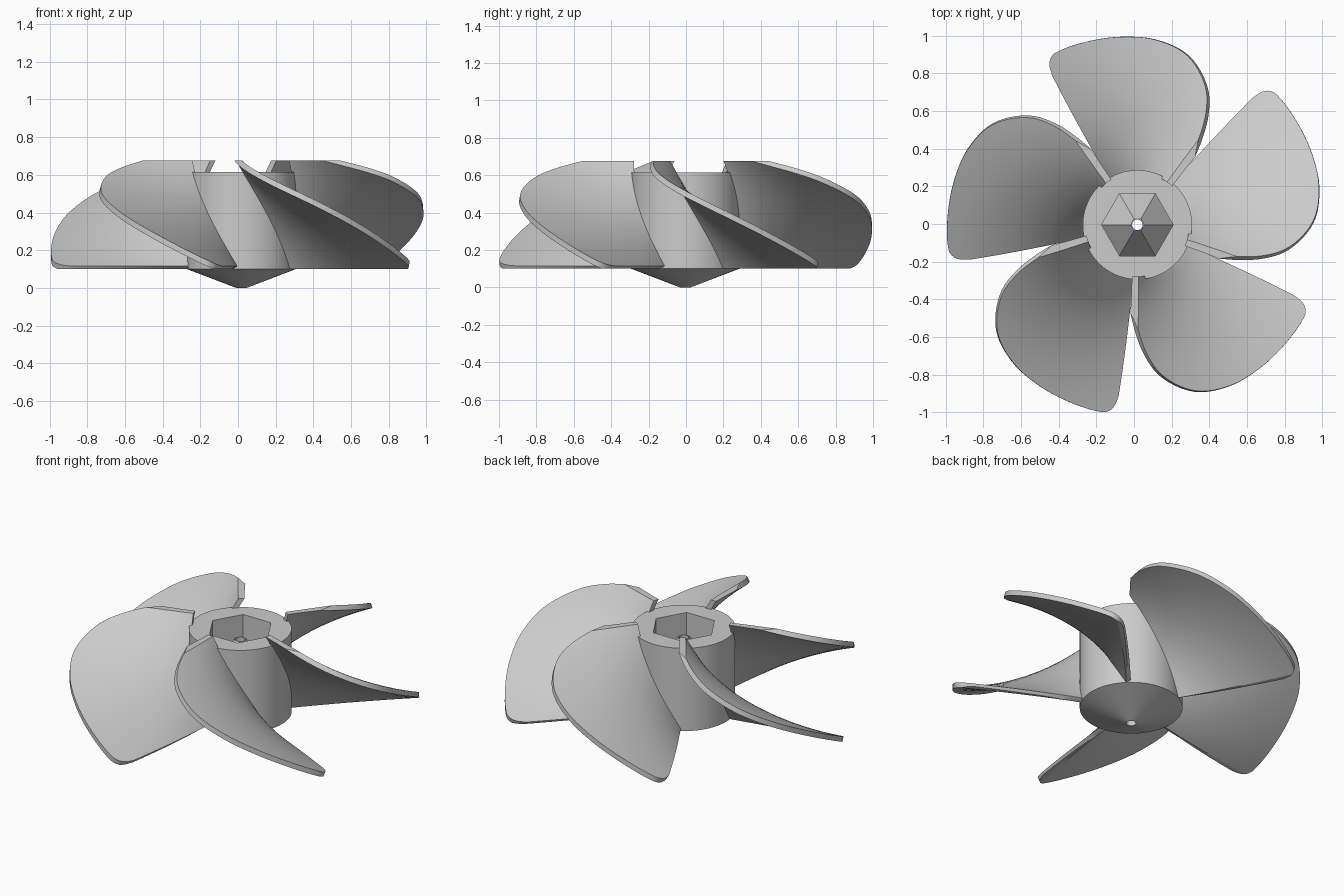
import bpy, bmesh
from math import cos, sin, radians, pi
from mathutils import Vector

cube = bpy.data.objects.get("Cube")
if cube:
    bpy.data.objects.remove(cube, do_unlink=True)

CENTRE = Vector((0.018, -0.004, 0))
BLADES = 5
HUB_Z, LOW_Z, HIGH_Z = 0.615, 0.1, 0.675
THICK = 0.03

grey = bpy.data.materials.new("plain grey")
grey.use_nodes = True
colour = (0.6, 0.6, 0.6, 1)
grey.diffuse_color = colour
grey.node_tree.nodes["Principled BSDF"].inputs["Base Color"].default_value = colour


def make_object(name, bm, angle):
    bmesh.ops.recalc_face_normals(bm, faces=bm.faces)
    mesh = bpy.data.meshes.new(name)
    bm.to_mesh(mesh)
    bm.free()
    mesh.materials.append(grey)
    ob = bpy.data.objects.new(name, mesh)
    ob.location = CENTRE
    bpy.context.collection.objects.link(ob)
    bpy.ops.object.select_all(action='DESELECT')
    ob.select_set(True)
    bpy.context.view_layer.objects.active = ob
    bpy.ops.object.shade_smooth_by_angle(angle=radians(angle))
    return ob


# Hub: stacked rings, round outside and hexagonal in the socket
def ring(bm, radius, z, hexagon=False, n=72):
    verts = []
    for i in range(n):
        a = 2 * pi * i / n
        r = radius
        if hexagon:
            r *= cos(pi / 6) / cos(a % (pi / 3) - pi / 6)
        verts.append(bm.verts.new((r * cos(a), r * sin(a), z)))
    return verts


bm = bmesh.new()
rings = [
    ring(bm, 0.028, 0),              # pointed nose
    ring(bm, 0.29, LOW_Z),
    ring(bm, 0.29, HUB_Z),           # barrel
    ring(bm, 0.19, HUB_Z, True),     # hexagonal socket
    ring(bm, 0.19, 0.35, True),
    ring(bm, 0.036, 0.55, True),     # raised pyramid in the socket
    ring(bm, 0.028, 0.55),           # through hole
]
for lower, upper in zip(rings, rings[1:] + rings[:1]):
    for i in range(len(lower)):
        j = (i + 1) % len(lower)
        bm.faces.new((lower[i], lower[j], upper[j], upper[i]))
make_object("hub", bm, 25)

# Blade outline: angle in degrees and outer radius, high edge to low edge
OUTLINE = [Vector(p) for p in (
    (-100, 0.36), (-94, 0.46), (-90.8, 0.56), (-86.6, 0.69), (-80.8, 0.815),
    (-70.7, 0.935), (-60, 0.985), (-50, 1.0), (-38, 1.008), (-29.5, 1.012),
    (-26.8, 1.0), (-25.2, 0.965), (-24.5, 0.91))]


def smooth_outline(points, steps=6):
    ext = [2 * points[0] - points[1]] + points + [2 * points[-1] - points[-2]]
    out = []
    for a, b, c, d in zip(ext, ext[1:], ext[2:], ext[3:]):
        for s in range(steps):
            t = s / steps
            out.append(b + (c - a) * t / 2 + (a - 2.5 * b + 2 * c - d / 2) * t * t
                       + (1.5 * (b - c) + (d - a) / 2) * t ** 3)
    return out + [points[-1]]


PITCH = -0.56 / radians(66.5)
ROOT = 0.275


def build_blade(name, turn, cols=16):
    bm = bmesh.new()
    top, under = [], []
    for deg, tip in smooth_outline(OUTLINE):
        z = HIGH_Z + PITCH * radians(deg + 91)
        row_top, row_under = [], []
        for k in range(cols + 1):
            r = ROOT + (tip - ROOT) * k / cols
            a = radians(deg + 3 * (1 - r)) + turn
            p = Vector((r * cos(a), r * sin(a), z))
            normal = Vector((PITCH * sin(a), -PITCH * cos(a), r)).normalized()
            row_top.append(bm.verts.new(p))
            row_under.append(bm.verts.new(p - THICK * normal))
        top.append(row_top)
        under.append(row_under)
    # Both skins
    for grid in (top, under):
        for r0, r1 in zip(grid, grid[1:]):
            for k in range(cols):
                bm.faces.new((r0[k], r0[k + 1], r1[k + 1], r1[k]))
    # Rim all round
    border = lambda g: (g[0] + [r[-1] for r in g[1:-1]] + g[-1][::-1]
                        + [r[0] for r in g[-2:0:-1]])
    bt, bu = border(top), border(under)
    for i in range(len(bt)):
        j = (i + 1) % len(bt)
        bm.faces.new((bt[i], bt[j], bu[j], bu[i]))
    # Trim flat at the top and bottom
    for z, up in ((HIGH_Z, 1), (LOW_Z, -1)):
        bmesh.ops.bisect_plane(bm, geom=bm.verts[:] + bm.edges[:] + bm.faces[:],
                               plane_co=(0, 0, z), plane_no=(0, 0, up),
                               clear_outer=True)
        edges = [e for e in bm.edges if e.is_boundary]
        bmesh.ops.holes_fill(bm, edges=edges, sides=0)
    make_object(name, bm, 35)


for n in range(BLADES):
    build_blade(f"blade_{n + 1}", 2 * pi * n / BLADES)
